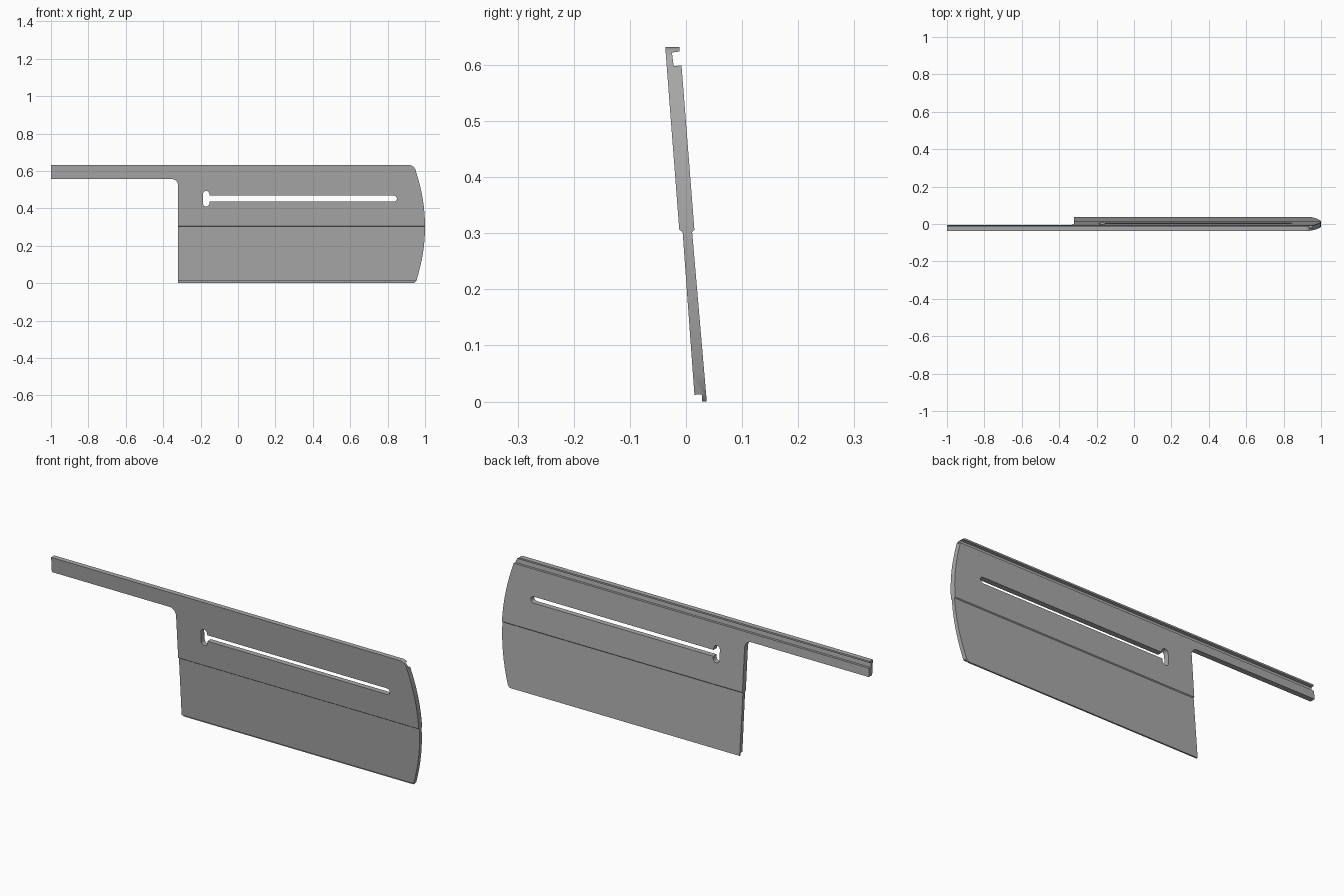
import bpy
import bmesh
from math import sin, cos, pi
from mathutils import Vector

cube = bpy.data.objects.get("Cube")
if cube:
    bpy.data.objects.remove(cube, do_unlink=True)

grey = bpy.data.materials.new("plain grey")
grey.use_nodes = True
grey.diffuse_color = (0.4, 0.4, 0.4, 1)
grey.node_tree.nodes["Principled BSDF"].inputs["Base Color"].default_value = (0.4, 0.4, 0.4, 1)


def prism(name, points, direction):
    """Extrude a closed loop of 3D points along a direction."""
    bm = bmesh.new()
    face = bm.faces.new([bm.verts.new(p) for p in points])
    new = bmesh.ops.extrude_face_region(bm, geom=[face])["geom"]
    verts = [v for v in new if isinstance(v, bmesh.types.BMVert)]
    bmesh.ops.translate(bm, verts=verts, vec=direction)
    bmesh.ops.recalc_face_normals(bm, faces=bm.faces)
    mesh = bpy.data.meshes.new(name)
    bm.to_mesh(mesh)
    bm.free()
    mesh.materials.append(grey)
    obj = bpy.data.objects.new(name, mesh)
    bpy.context.collection.objects.link(obj)
    return obj


def arc(cx, cz, r, start, end, steps=8):
    """Points of an arc in the front plane, angles in units of pi."""
    angles = [pi * (start + (end - start) * i / steps) for i in range(steps + 1)]
    return [(cx + r * cos(a), cz + r * sin(a)) for a in angles]


def front_prism(name, outline):
    return prism(name, [(x, -0.2, z) for x, z in outline], Vector((0, 0.4, 0)))


# Tilted section: hooked top rail, thinner lower panel, tongue at the bottom
section = [
    (-0.037, 0.632), (-0.012, 0.632), (-0.012, 0.624), (-0.025, 0.622),
    (-0.022, 0.598), (-0.008, 0.599), (0.015, 0.306), (0.011, 0.302),
    (0.037, 0.0), (0.029, 0.0), (0.028, 0.013), (0.015, 0.012),
    (-0.006, 0.302), (-0.012, 0.306),
]
panel = prism("slotted_panel", [(-1.0, y, z) for y, z in section], Vector((2, 0, 0)))

# Front outline: long arm, filleted inner corner, bowed outer end
bow = []
for i in range(17):
    t = i / 16
    z = 0.012 + 0.58 * t
    bow.append((0.953 + 0.047 * (1 - (2 * t - 1) ** 2), z))
outline = [(-1.1, 0.557)] + arc(-0.355, 0.522, 0.035, 0.5, 0)
outline += [(-0.32, -0.1), (0.942, -0.1), (0.942, 0.0)] + bow
outline += arc(0.912, 0.592, 0.04, 0.06, 0.5) + [(0.912, 0.7), (-1.1, 0.7)]
# Keep the rounded top corner closed at the rail height
outline = [(x, z) for x, z in outline if z != 0.7] + [(-1.1, 0.632)]
outline_cutter = front_prism("outline_cutter", outline)

# Long horizontal slot and the upright keyhole at its inner end
slot_cutter = front_prism(
    "slot_cutter",
    arc(0.834, 0.4525, 0.0155, -0.5, 0.5) + [(-0.17, 0.468), (-0.17, 0.437)])
keyhole_cutter = front_prism(
    "keyhole_cutter",
    arc(-0.17, 0.476, 0.017, 0, 1) + arc(-0.17, 0.427, 0.017, 1, 2))

cutters = [(outline_cutter, "INTERSECT"), (slot_cutter, "DIFFERENCE"),
           (keyhole_cutter, "DIFFERENCE")]
for cutter, operation in cutters:
    cutter.hide_render = True
    mod = panel.modifiers.new(cutter.name, "BOOLEAN")
    mod.object = cutter
    mod.operation = operation
    mod.solver = "EXACT"

# Bake the cuts and drop the cutters
bpy.context.view_layer.update()
graph = bpy.context.evaluated_depsgraph_get()
baked = bpy.data.meshes.new_from_object(panel.evaluated_get(graph))
panel.modifiers.clear()
panel.data = baked
for cutter, operation in cutters:
    bpy.data.objects.remove(cutter, do_unlink=True)

# Smooth the arcs while keeping the edges sharp
bpy.ops.object.select_all(action="DESELECT")
panel.select_set(True)
bpy.context.view_layer.objects.active = panel
bpy.ops.object.shade_smooth_by_angle(angle=pi / 6)
